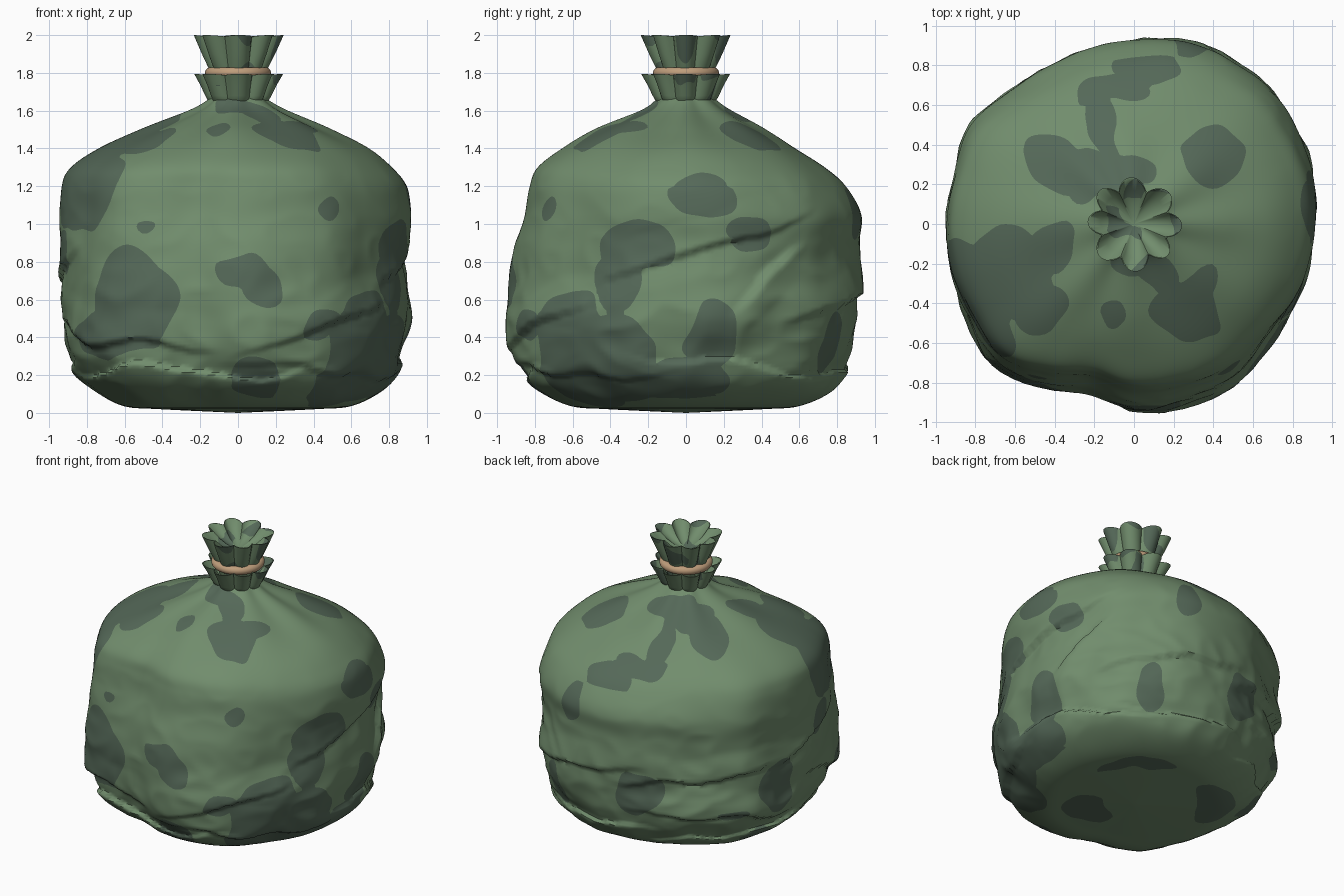
import bpy, bmesh
from math import sin, cos, pi, radians, degrees, atan2, hypot, exp
from mathutils import Vector, noise

if "Cube" in bpy.data.objects:
    bpy.data.objects.remove(bpy.data.objects["Cube"])


def material(name, rgb):
    m = bpy.data.materials.new(name)
    m.diffuse_color = (*rgb, 1)
    m.use_nodes = True
    m.node_tree.nodes["Principled BSDF"].inputs["Base Color"].default_value = m.diffuse_color
    return m


GREEN = material("sack green", (0.165, 0.265, 0.152))
DARK = material("dark green patch", (0.090, 0.140, 0.098))
TAN = material("tan cord", (0.52, 0.34, 0.20))

# Sack profile: height, then radius to the right, back, left and front
PROFILE = [
    (0.00, 0, 0, 0, 0), (0.02, .42, .42, .42, .42), (0.035, .60, .60, .60, .60),
    (0.10, .74, .75, .73, .74), (0.20, .84, .83, .84, .85), (0.35, .89, .89, .91, .91),
    (0.50, .93, .91, .92, .94), (0.70, .90, .93, .93, .93), (0.90, .90, .93, .94, .90),
    (1.05, .925, .94, .94, .85), (1.20, .90, .85, .93, .82), (1.30, .82, .74, .88, .78),
    (1.40, .69, .58, .73, .65), (1.50, .48, .41, .50, .47), (1.60, .25, .23, .25, .23),
    (1.66, .15, .15, .15, .15), (1.70, .11, .11, .11, .11)]
# Outline of the sack from above, one radius every 15 degrees
OUTLINE = [.93, .94, .95, .97, .96, .95, .92, .91, .90, .92, .96, .94,
           .94, .95, .96, 1.0, .95, .89, .94, .95, .95, .92, .91, .92]
# Cloth folds: angle, height, half width (degrees), rise per degree, depth
FOLDS = [
    (245, .23, 65, .0000, -.030), (310, .22, 50, -.0005, .025), (235, .36, 28, .0000, .030),
    (300, .44, 35, .0040, .025), (5, .86, 42, .0050, .028), (28, .72, 14, .0140, -.030),
    (20, .24, 45, -.0010, -.025), (70, .60, 40, .0030, .028), (75, .24, 40, .0010, -.025),
    (132, .62, 42, .0015, .035), (140, .34, 45, -.0010, .025), (185, .74, 25, .0050, .025),
    (150, .20, 50, .0010, -.025), (205, .42, 30, -.0030, .025)]
# Camouflage patches: angle, distance along the cloth, half width, half height
SIDE_PATCHES = [
    (206, 1.18, .34, .22), (238, 1.00, .045, .04), (233, .60, .24, .28), (222, .42, .26, .12),
    (270, .77, .15, .10), (276, .68, .12, .13), (303, 1.09, .06, .07), (316, .30, .24, .33),
    (297, .46, .14, .07), (334, .68, .16, .16), (276, .19, .14, .11), (192, .85, .10, .14),
    (5, 1.15, .19, .13), (21, .96, .13, .11), (341, .86, .21, .15), (334, .28, .26, .24),
    (9, .42, .14, .22), (0, .16, .26, .10), (57, .36, .10, .15), (104, .52, .17, .15),
    (166, .50, .16, .17), (144, .36, .10, .04), (160, .14, .14, .06), (72, 1.05, .10, .14)]
TOP_PATCHES = [
    (40, 1.65, .17, .19), (302, 1.66, .19, .20), (313, 1.72, .17, .10), (260, 1.70, .05, .08),
    (100, 1.95, .17, .11), (143, 1.68, .12, .19), (135, 1.84, .14, .13), (107, 1.66, .07, .24),
    (98, 1.45, .18, .08), (84, 1.32, .17, .10), (202, 1.45, .25, .26), (193, 1.76, .13, .16),
    (223, 1.55, .12, .15), (265, 2.04, .12, .08), (300, 1.95, .08, .15),
    (55, -.13, .28, .07), (303, -.30, .18, .15), (145, -.10, .24, .12)]
PATCHES = SIDE_PATCHES + TOP_PATCHES


def spline(p, q, r, s, t):
    return q + 0.5 * t * (r - p + t * (2*p - 5*q + 4*r - s + t * (3*(q - r) + s - p)))


def angle_gap(a, b):
    return (a - b + 180) % 360 - 180


def smooth(t):
    t = min(1, max(0, t))
    return t * t * (3 - 2 * t)


def camouflage(co):
    """Signed distance to the nearest patch, below zero inside it."""
    w = noise.noise_vector(co * 3.2) * 0.06 + noise.noise_vector(co * 7) * 0.03
    p = co + w
    r, deg = hypot(co.x, co.y), degrees(atan2(p.y, p.x))
    if co.z > 1.2:
        s = 1.2 + (0.92 - min(r, .92)) * 1.15
    elif co.z < 0.1:
        s = 0.1 - max(0, 0.73 - r)
    else:
        s = co.z
    s += w.z
    best = 9
    for a, sc, wd, ht in PATCHES:
        dx = radians(angle_gap(deg, a)) * r / wd
        best = min(best, (hypot(dx, (s - sc) / ht) - 1) * min(wd, ht))
    return best


def frill_patches(co):
    return 0.2 - noise.noise(co * 7 + Vector((3, 1, 5)))


def surface(name, rows, segs, point, field, sharp):
    """Closed ring grid, cut along the patch borders and coloured."""
    bm = bmesh.new()
    grid = [[bm.verts.new(point(i, 2*pi*j/segs)) for j in range(segs)] for i in range(rows)]
    for a, b in zip(grid, grid[1:]):
        for j in range(segs):
            k = (j + 1) % segs
            bm.faces.new((a[j], a[k], b[k], b[j]))
    bmesh.ops.remove_doubles(bm, verts=bm.verts[:], dist=0.0004)
    bmesh.ops.recalc_face_normals(bm, faces=bm.faces[:])
    value = {v: field(v.co) for v in bm.verts}
    cuts = []
    for e in bm.edges[:]:
        v, u = e.verts
        f, g = value[v], value[u]
        if f * g < 0:
            t = min(.95, max(.05, f / (f - g)))
            cuts.append(bmesh.utils.edge_split(e, v, t)[1])
    bmesh.ops.connect_verts(bm, verts=cuts)
    for f in bm.faces:
        known = [value[v] for v in f.verts if v in value]
        inside = sum(known) < 0 if known else field(f.calc_center_median()) < 0
        f.material_index = int(inside)
    me = bpy.data.meshes.new(name)
    bm.to_mesh(me)
    bm.free()
    me.materials.append(GREEN)
    me.materials.append(DARK)
    me.shade_smooth()
    me.set_sharp_from_angle(angle=radians(sharp))
    ob = bpy.data.objects.new(name, me)
    bpy.context.collection.objects.link(ob)
    return ob


# Sack body
STEPS = 9


def sack_point(i, a):
    n = len(PROFILE) - 1
    k = min(i // STEPS, n - 1)
    t = i / STEPS - k
    near = [PROFILE[min(n, max(0, k + d))] for d in (-1, 0, 1, 2)]
    z, *rad = [spline(*c, t) for c in zip(*near)]
    # blend the four side profiles and the outline
    q = a / (pi / 2)
    u = smooth(q - int(q))
    r = rad[int(q) % 4] * (1 - u) + rad[(int(q) + 1) % 4] * u
    q = a / radians(15)
    j = int(q)
    o = spline(*[OUTLINE[(j + d) % 24] for d in (-1, 0, 1, 2)], q - j) / 0.935
    r *= 1 + (o - 1) * smooth((1.65 - z) * 2.2)
    # gathered pleats under the neck
    r *= 1 + 0.06 * cos(8*a + 0.6*sin(3*a)) * exp(-((z - 1.58) / 0.13) ** 2)
    # crumples, stronger low down
    p = Vector((cos(a), sin(a), z * 1.5))
    fade = smooth(z / .15) * smooth((1.45 - z) * 2.5)
    low = fade * max(.35, 1 - max(0, z - .5) * 1.2)
    r += low * (0.028 * noise.noise(p * 2.6) + 0.022 * (0.3 - abs(noise.noise(p * 4.5))))
    deg = degrees(a)
    for fa, fz, half, rise, depth in FOLDS:
        g = angle_gap(deg, fa)
        if abs(g) < half:
            d = z - fz - rise * g - 0.07 * noise.noise(p * 2.5 + Vector((fa, 0, 0)))
            d = d if depth > 0 else -d
            edge = cos(g / half * pi / 2) * fade
            # overhanging side bulges out, the other side is tucked in
            lip = max(0, 1 - d / .2) if d > 0 else -.5 * max(0, 1 + d / .12)
            step = smooth(d / .045 + .5)
            r += edge * abs(depth) * (lip * (step if d > 0 else 1 - step) - .1)
    r = max(0, r)
    return r * cos(a), r * sin(a), z


surface("sack_body", (len(PROFILE) - 1) * STEPS + 1, 240, sack_point, camouflage, 60)


# Gathered frills above and below the cord: mean radius, lobe depth, height
def frill(name, rows):
    def point(i, a):
        r, lobe, z = rows[i]
        wave = 2 * abs(cos(4 * a + .25 * sin(2 * a + 1))) ** 0.8 - 1
        r += lobe * wave + lobe * .15 * sin(3 * a + 1)
        return r * cos(a), r * sin(a), z + lobe * .12 * (wave - 1)
    surface(name, len(rows), 128, point, frill_patches, 45)


frill("lower_frill", [(.11, .008, 1.62), (.145, .014, 1.65), (.158, .018, 1.68),
                      (.178, .024, 1.735), (.204, .032, 1.795), (.197, .032, 1.795),
                      (.16, .022, 1.745), (.12, .008, 1.72), (0, 0, 1.72)])
frill("upper_frill", [(.11, .008, 1.71), (.128, .010, 1.79), (.145, .015, 1.83),
                      (.170, .024, 1.90), (.204, .034, 2.00), (.197, .034, 2.00),
                      (.145, .028, 1.95), (.09, .018, 1.915), (.035, .007, 1.895), (0, 0, 1.89)])

# Tie cord
bpy.ops.mesh.primitive_torus_add(major_segments=48, minor_segments=14, location=(0, 0, 1.80),
                                 major_radius=.145, minor_radius=.03)
cord = bpy.context.object
cord.name = "tie_cord"
cord.data.materials.append(TAN)
bpy.ops.object.shade_smooth_by_angle()
